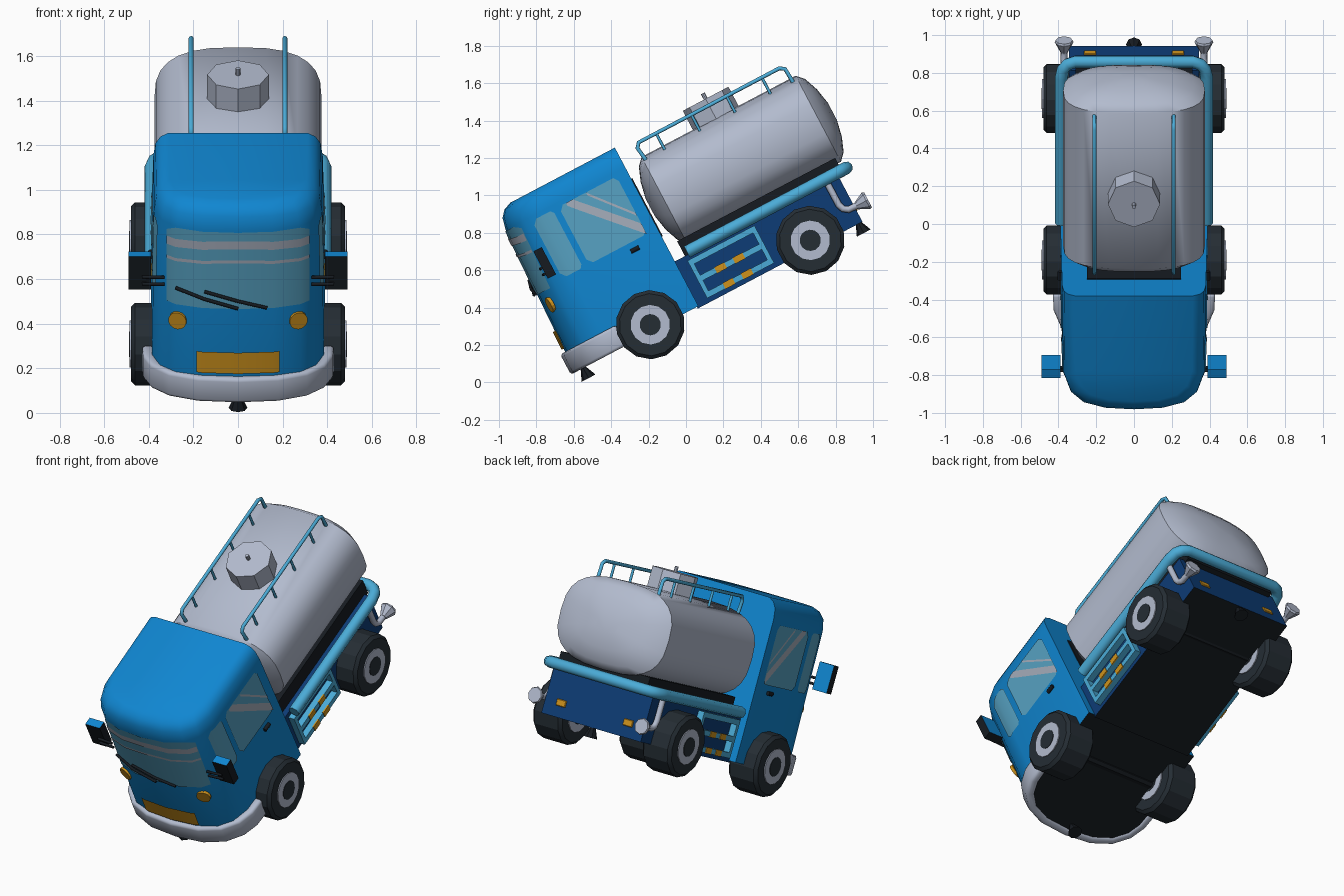
import bpy, bmesh, math
from mathutils import Matrix, Vector

cube = bpy.data.objects.get("Cube")
if cube:
    bpy.data.objects.remove(cube)

TILT = Matrix.Rotation(math.radians(27.8), 4, 'X')  # nose-down pose of the whole truck


def material(name, r, g, b):
    m = bpy.data.materials.new(name)
    m.use_nodes = True
    m.diffuse_color = (r, g, b, 1)
    node = next(n for n in m.node_tree.nodes if n.type == 'BSDF_PRINCIPLED')
    node.inputs["Base Color"].default_value = (r, g, b, 1)
    node.inputs["Roughness"].default_value = 0.6
    return m


BLUE = material("cab blue", .005, .24, .64)
NAVY = material("chassis navy", .004, .045, .18)
SKY = material("rail sky blue", .07, .41, .68)
GLASS = material("window glass", .095, .36, .54)
GLINT = material("glass glint", .38, .42, .50)
SILVER = material("silver", .45, .50, .62)
TYRE = material("tyre grey", .018, .026, .034)
BLACK = material("black", .008, .011, .015)
AMBER = material("amber", .62, .29, .012)


def finish(name, bm, mats, smooth=35):
    me = bpy.data.meshes.new(name)
    bm.to_mesh(me)
    bm.free()
    for m in mats if isinstance(mats, list) else [mats]:
        me.materials.append(m)
    me.polygons.foreach_set("use_smooth", [True] * len(me.polygons))
    me.set_sharp_from_angle(angle=math.radians(smooth))
    ob = bpy.data.objects.new(name, me)
    bpy.context.collection.objects.link(ob)
    ob.matrix_world = TILT
    return ob


def box(name, x, y, z, mats, rule=None, bevel=0):
    """Box from ranges; rule picks a material slot from the face normal."""
    bm = bmesh.new()
    size = [b - a for a, b in (x, y, z)]
    mid = [(a + b) / 2 for a, b in (x, y, z)]
    bmesh.ops.create_cube(bm, size=1, matrix=Matrix.Translation(mid) @ Matrix.Diagonal((*size, 1)))
    bm.normal_update()
    if rule:
        for f in bm.faces:
            f.material_index = rule(f.normal)
    if bevel:
        bmesh.ops.bevel(bm, geom=bm.edges[:], offset=bevel, segments=1, affect='EDGES')
    return finish(name, bm, mats)


def cone(name, centre, axis, depth, r1, r2, sides, mat, bevel=0):
    bm = bmesh.new()
    turn = Vector(axis).to_track_quat('Z', 'Y').to_matrix().to_4x4()
    bmesh.ops.create_cone(bm, cap_ends=True, segments=sides, radius1=r1, radius2=r2, depth=depth,
                          matrix=Matrix.Translation(centre) @ turn)
    ob = finish(name, bm, mat, 25)
    if bevel:
        mod = ob.modifiers.new("soft edge", 'BEVEL')
        mod.width, mod.limit_method, mod.angle_limit = bevel, 'ANGLE', math.radians(60)
    return ob


def tube(name, pts, radius, mat):
    cu = bpy.data.curves.new(name, 'CURVE')
    cu.dimensions, cu.bevel_depth, cu.bevel_resolution, cu.use_fill_caps = '3D', radius, 2, True
    sp = cu.splines.new('POLY')
    sp.points.add(len(pts) - 1)
    for p, co in zip(sp.points, pts):
        p.co = (*co, 1)
    cu.materials.append(mat)
    ob = bpy.data.objects.new(name, cu)
    bpy.context.collection.objects.link(ob)
    ob.matrix_world = TILT
    return ob


def loft(name, rings, mats, smooth, rule=None):
    bm = bmesh.new()
    loops = [[bm.verts.new(p) for p in ring] for ring in rings]
    n = len(loops[0])
    for a, b in zip(loops, loops[1:]):
        for i in range(n):
            bm.faces.new((a[i], a[(i + 1) % n], b[(i + 1) % n], b[i]))
    bm.faces.new(loops[0])
    bm.faces.new(loops[-1])
    bmesh.ops.recalc_face_normals(bm, faces=bm.faces[:])
    if rule:
        for f in bm.faces:
            f.material_index = rule(f.normal)
    return finish(name, bm, mats, smooth)


def strip(name, cols, place, mat, flip=False):
    """Sheet from columns (t, low, high) laid on a surface by place(t, z)."""
    bm = bmesh.new()
    pairs = [[bm.verts.new(place(t, z)) for z in (lo, hi)] for t, lo, hi in cols]
    for (a, b), (c, d) in zip(pairs, pairs[1:]):
        bm.faces.new((b, d, c, a) if flip else (a, c, d, b))
    return finish(name, bm, mat)


def interp(pts, v):
    for (a, fa), (b, fb) in zip(pts, pts[1:]):
        if v <= b:
            break
    return fa + (fb - fa) * (v - a) / (b - a)


# Cab: half plan (x, y) lofted through levels (z, x scale, length scale)
BACK = .249
PLAN = [(0, -.495), (.16, -.485), (.28, -.45), (.35, -.385), (.385, -.28), (.39, BACK)]
LEVELS = [(.33, 1, 1), (.48, 1, 1), (1.17, .975, .97), (1.235, .95, .95), (1.27, .89, .91), (1.288, .8, .85)]


def scales(z):
    return [interp([(l[0], l[k]) for l in LEVELS], z) for k in (1, 2)]


def on_front(lift):
    def place(x, z):
        sx, sy = scales(z)
        return (x, BACK - (BACK - interp(PLAN, abs(x) / sx)) * sy - lift, z)
    return place


def on_side(s, lift):
    def place(y, z):
        sx, sy = scales(z)
        return (s * (interp([(b, a) for a, b in PLAN], BACK - (BACK - y) / sy) * sx + lift), y, z)
    return place


outline = [(-x, y) for x, y in PLAN[:0:-1]] + PLAN
loft("cab", [[(x * sx, BACK - (BACK - y) * sy, z) for x, y in outline] for z, sx, sy in LEVELS],
     [BLUE, BLACK], 40, lambda n: int(n.z < -.5))

# Cab front: windscreen, glints, plate, headlights, wipers
XS = (-.32, -.28, -.16, 0, .16, .28, .32)
strip("windscreen", [(x, .785, 1.14 if abs(x) > .3 else 1.165) for x in XS], on_front(.006), GLASS)
for i, (lo, hi) in enumerate(((1.085, 1.125), (1.015, 1.03))):
    strip(f"windscreen_glint_{i}", [(x, lo - abs(x) * .05, hi - abs(x) * .05) for x in XS], on_front(.01), GLINT)
strip("front_plate", [(x, .465, .57) for x in (-.185, -.16, 0, .16, .185)], on_front(.012), AMBER)
for x0 in (-.28, -.15):
    tube("wiper", [on_front(.016)(x0 + t * .28, .872 - t * .08) for t in (0, .45, .55, 1)], .008, BLACK)
box("rear_cab_window", (-.25, .25), (.245, .255), (.75, 1.1), BLACK)

# Bumper
BUMPER = [(0, -.525), (.18, -.51), (.31, -.46), (.39, -.38), (.425, -.29), (.43, -.19)]
ends = [(-x, y) for x, y in BUMPER[:0:-1]] + BUMPER
bumper = strip("bumper", [(i, .324, .446) for i in range(len(ends))], lambda i, z: (*ends[i], z), SILVER)
wall = bumper.modifiers.new("wall", 'SOLIDIFY')
wall.thickness, wall.offset = .05, -1
soft = bumper.modifiers.new("soft", 'BEVEL')
soft.width, soft.segments, soft.angle_limit = .015, 2, math.radians(50)

# Chassis, cradle and tank
box("chassis", (-.345, .345), (.24, 1.235), (.32, .6), [NAVY, BLACK], lambda n: int(n.z < -.5))
box("tank_cradle", (-.31, .31), (.31, 1.265), (.58, .69), BLACK)


def oval(y, k, n=28):
    ring = []
    for i in range(n):
        a = 2 * math.pi * i / n
        c, s = math.cos(a), math.sin(a)
        ring.append((math.copysign(abs(c) ** .72, c) * .375 * k, y, .917 + math.copysign(abs(s) ** .72, s) * .26 * k))
    return ring


DOME = [(.085, .2), (.067, .55), (.037, .85), (0, 1)]
loft("tank", [oval(.352 - d, k) for d, k in DOME] + [oval(1.283 + d, k) for d, k in DOME[::-1]], SILVER, 50)
cone("hatch", (0, .8, 1.22), (0, 0, 1), .145, .138, .138, 8, SILVER)
cone("hatch_knob", (0, .8, 1.305), (0, 0, 1), .04, .011, .011, 8, SILVER)

# Rail round the bed
RAIL = [(.385, .33), (.385, 1.2), (.375, 1.25), (.35, 1.28), (.31, 1.295)]
tube("bed_rail", [(x, y, .615) for x, y in RAIL] + [(-x, y, .615) for x, y in RAIL[::-1]], .034, SKY)

# Front and rear tow hooks, axles
for y in (-.45, 1.213):
    cone("tow_hook", (0, y, .298), (0, 0, 1), .07, .042, .012, 8, BLACK)
for y in (-.025, .942):
    cone("axle", (0, y, .345), (1, 0, 0), .6, .03, .03, 8, BLACK)

# Everything that repeats on both sides
for s, side in ((1, "left"), (-1, "right")):
    flip = s < 0
    glass, glint = on_side(s, .005), on_side(s, .009)
    strip(f"{side}_door_window", [(-.165, .83, 1.12), (-.14, .8, 1.148), (.165, .8, 1.148), (.185, .82, 1.12)],
          glass, GLASS, flip)
    strip(f"{side}_quarter_window", [(-.325, .83, 1.12), (-.3, .8, 1.148), (-.27, .8, 1.148),
                                     (-.215, .8, 1.148), (-.2, .82, 1.13)], glass, GLASS, flip)
    strip(f"{side}_wide_glint", [(-.12, 1.13, 1.148), (-.08, 1.085, 1.148), (.184, .80, .865)], glint, GLINT, flip)
    strip(f"{side}_thin_glint", [(0, 1.13, 1.148), (.184, .91, .928)], glint, GLINT, flip)
    tube(f"{side}_door_handle", [(s * .392, .065, .756), (s * .392, .115, .756)], .012, BLACK)

    # Headlight disc lies on the curved nose
    hx, hy, hz = on_front(.002)(s * .27, .706)
    cone(f"{side}_headlight", (hx, hy, hz), (s * .28, -1, 0), .018, .042, .042, 14, AMBER)
    box(f"{side}_rear_light", sorted((s * .2, s * .265)), (1.23, 1.242), (.385, .425), AMBER, bevel=.004)

    # Wing mirror: black shell with a blue back
    box(f"{side}_mirror", sorted((s * .39, s * .49)), (-.395, -.345), (.835, 1.0), [BLACK, BLUE],
        lambda n: int(n.y > .5 or n.z > .5))
    for z in (.865, .9):
        tube(f"{side}_mirror_arm", [(s * .33, -.405, z), (s * .43, -.4, z)], .008, BLACK)

    # Wheels
    for y, place in ((-.025, "front"), (.942, "rear")):
        cone(f"{place}_{side}_tyre", (s * .38, y, .362), (1, 0, 0), .2, .185, .185, 14, TYRE, .018)
        for x, d in ((.482, 1), (.278, -1)):
            cone(f"{place}_{side}_rim", (s * x, y, .362), (s, 0, 0), .008, .106, .106, 14, SILVER)
            cone(f"{place}_{side}_hub", (s * (x + d * .003), y, .362), (s, 0, 0), .008, .057, .057, 14, TYRE)

    # Side guard frame with amber reflectors
    guard = sorted((s * .34, s * .385))
    for y in (.31, .69):
        box(f"{side}_guard_post", guard, (y, y + .025), (.345, .57), SKY)
    for z in (.345, .44, .54):
        box(f"{side}_guard_bar", guard, (.31, .715), (z, z + .032), SKY)
    for y in (.45, .56):
        for z in (.345, .44):
            box(f"{side}_reflector", sorted((s * .38, s * .389)), (y - .03, y + .03), (z - .002, z + .034), AMBER)

    # Exhaust pipe and flared tip
    tube(f"{side}_exhaust", [(s * .37, y, z) for y, z in ((1.165, .6), (1.165, .46), (1.175, .43),
                                                        (1.2, .412), (1.26, .41))], .018, SILVER)
    cone(f"{side}_exhaust_tip", (s * .37, 1.275, .41), (0, 1, 0), .06, .02, .05, 8, SILVER)
    cone(f"{side}_exhaust_rim", (s * .37, 1.31, .41), (0, 1, 0), .012, .05, .045, 8, SILVER)

    # Handrail on the tank
    x = s * .21
    tube(f"{side}_handrail", [(x, .365, 1.15), (x, .355, 1.23), (x, .375, 1.253), (x, 1.225, 1.253),
                              (x, 1.25, 1.235), (x, 1.255, 1.15)], .011, SKY)
    for i in range(4):
        y = .48 + i * .213
        tube(f"{side}_handrail_post", [(x, y, 1.15), (x, y, 1.25)], .008, SKY)
